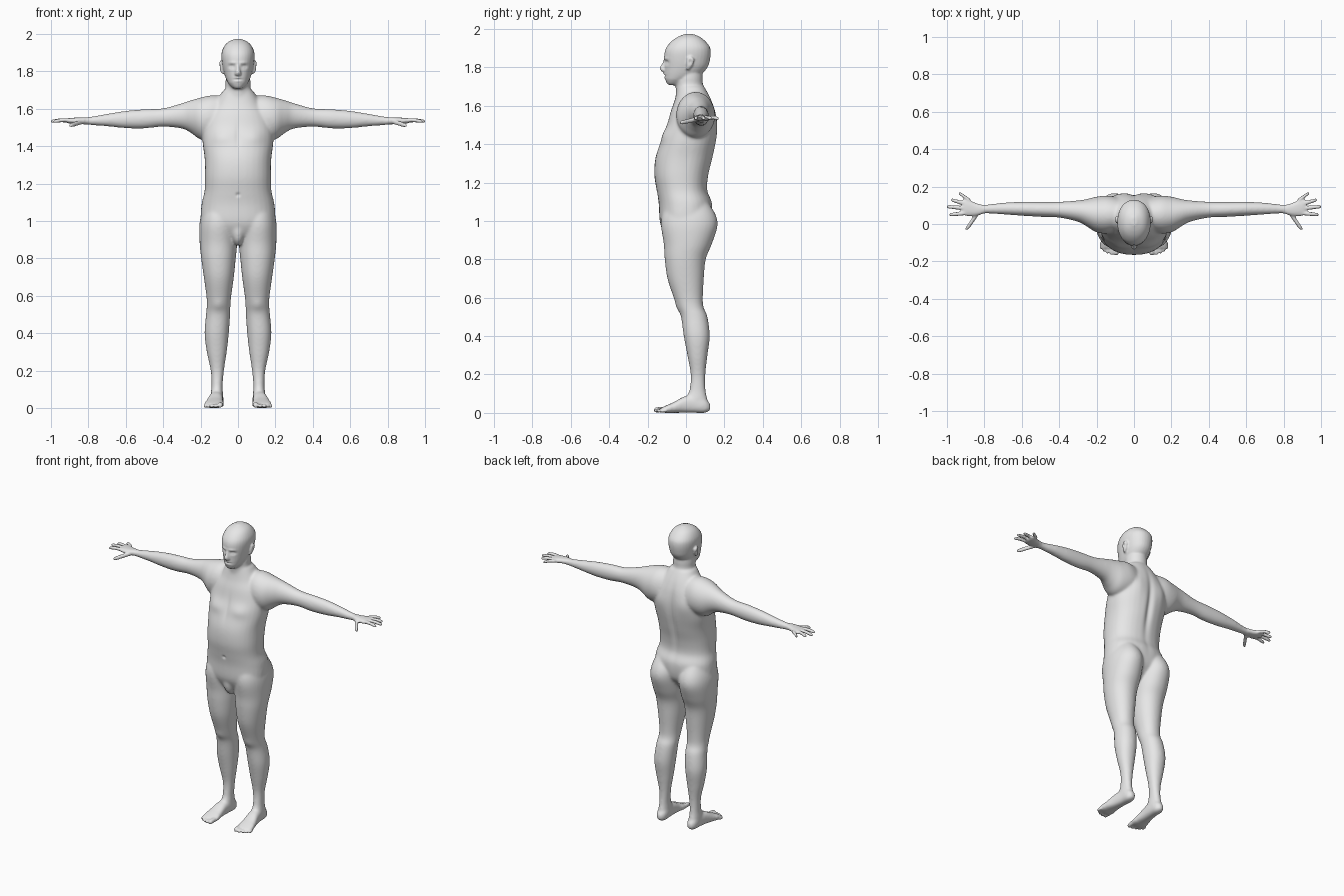
import bpy, bmesh, math

bm = bmesh.new()
SEG, SUB = 32, 5
ORDER = {'x': (0, 1, 2), 'y': (1, 0, 2), 'z': (2, 0, 1)}


def spline(rows):
    """Catmull-Rom refinement of a short section table."""
    out = []
    for i in range(len(rows) - 1):
        p0, p1, p2, p3 = rows[max(i - 1, 0)], rows[i], rows[i + 1], rows[min(i + 2, len(rows) - 1)]
        for k in range(SUB):
            t = k / SUB
            out.append([0.5 * (2 * b + (c - a) * t + (2 * a - 5 * b + 4 * c - d) * t * t
                               + (3 * b - a - 3 * c + d) * t ** 3)
                        for a, b, c, d in zip(p0, p1, p2, p3)])
    return out + [list(rows[-1])]


def loft(axis, rows, sides=(1,), power=2.0):
    """Closed loft; rows are (position, low a, high a, low b, high b)."""
    t, a, b = ORDER[axis]
    for side in sides:
        rings = []
        for pos, a0, a1, b0, b1 in spline(rows):
            ring = []
            for k in range(SEG):
                ang = 2 * math.pi * k / SEG
                c, s = math.cos(ang), math.sin(ang)
                co = [0, 0, 0]
                co[t] = pos
                co[a] = (a0 + a1) / 2 + (a1 - a0) / 2 * math.copysign(abs(c) ** (2 / power), c)
                co[b] = (b0 + b1) / 2 + (b1 - b0) / 2 * math.copysign(abs(s) ** (2 / power), s)
                co[0] *= side
                ring.append(bm.verts.new(co))
            rings.append(ring)
        for r0, r1 in zip(rings, rings[1:]):
            for k in range(SEG):
                n = (k + 1) % SEG
                bm.faces.new((r0[k], r0[n], r1[n], r1[k]))
        bm.faces.new(rings[0])
        bm.faces.new(rings[-1])


def upright(rows, power=2.0):
    """Centred vertical loft; rows are (z, half width, front, back)."""
    loft('z', [(z, -w, w, f, b) for z, w, f, b in rows], power=power)


def digit(axis, points, r):
    """Finger or toe through a few centre points, with a rounded tip."""
    t, a, b = ORDER[axis]
    rows = [(p[t], p[a] - r, p[a] + r, p[b] - r, p[b] + r) for p in points[:-1]]
    p, q = points[-1], points[-2]
    for f, s in ((0.72, 0.92), (0.9, 0.72), (1.0, 0.3)):
        c = [q[i] + (p[i] - q[i]) * f for i in range(3)]
        rows.append((c[t], c[a] - r * s, c[a] + r * s, c[b] - r * s, c[b] + r * s))
    loft(axis, rows, BOTH)


BOTH = (1, -1)

# torso
upright([(0.90, 0.07, -0.09, 0.06), (0.95, 0.165, -0.12, 0.10), (1.00, 0.198, -0.137, 0.13),
         (1.09, 0.195, -0.142, 0.137), (1.16, 0.179, -0.153, 0.112), (1.24, 0.177, -0.165, 0.118),
         (1.33, 0.178, -0.159, 0.14), (1.42, 0.189, -0.130, 0.158), (1.50, 0.188, -0.10, 0.162),
         (1.57, 0.165, -0.08, 0.153), (1.62, 0.13, -0.062, 0.137), (1.66, 0.105, -0.052, 0.118),
         (1.70, 0.078, -0.045, 0.095)], 2.3)
# groin
upright([(0.87, 0.012, -0.09, -0.05), (0.90, 0.034, -0.116, 0), (0.95, 0.045, -0.128, 0),
         (1.0, 0.035, -0.125, 0)])
# neck
upright([(1.60, 0.085, -0.05, 0.125), (1.66, 0.076, -0.052, 0.106), (1.70, 0.068, -0.054, 0.09),
         (1.75, 0.066, -0.05, 0.087), (1.80, 0.06, -0.04, 0.085)])
# head
upright([(1.708, 0.024, -0.096, -0.04), (1.73, 0.047, -0.107, 0.015), (1.76, 0.064, -0.111, 0.075),
         (1.80, 0.077, -0.112, 0.112), (1.84, 0.085, -0.114, 0.125), (1.88, 0.089, -0.111, 0.129),
         (1.91, 0.085, -0.098, 0.122), (1.94, 0.070, -0.071, 0.097), (1.96, 0.048, -0.04, 0.07),
         (1.974, 0.014, -0.005, 0.035)], 2.15)
# nose
upright([(1.773, 0.010, -0.118, -0.09), (1.783, 0.018, -0.131, -0.09), (1.797, 0.015, -0.137, -0.09),
         (1.82, 0.010, -0.125, -0.09), (1.845, 0.009, -0.114, -0.09)])
# ears
loft('z', [(1.787, 0.076, 0.086, 0.002, 0.016), (1.80, 0.076, 0.094, 0.002, 0.028),
           (1.83, 0.08, 0.102, 0.004, 0.042), (1.847, 0.08, 0.102, 0.008, 0.04),
           (1.856, 0.083, 0.094, 0.015, 0.03)], BOTH)
# arms
loft('x', [(0.06, -0.03, 0.13, 1.46, 1.665), (0.14, -0.05, 0.15, 1.435, 1.672),
           (0.20, -0.045, 0.146, 1.435, 1.660), (0.25, -0.015, 0.134, 1.470, 1.646),
           (0.30, 0.012, 0.126, 1.494, 1.630), (0.40, 0.034, 0.119, 1.504, 1.603),
           (0.50, 0.038, 0.119, 1.495, 1.598), (0.60, 0.044, 0.119, 1.496, 1.589),
           (0.70, 0.051, 0.114, 1.506, 1.573), (0.78, 0.056, 0.105, 1.512, 1.559),
           (0.83, 0.054, 0.104, 1.517, 1.554)], BOTH)
# palms
loft('x', [(0.79, 0.058, 0.10, 1.516, 1.556), (0.84, 0.045, 0.11, 1.519, 1.554),
           (0.88, 0.042, 0.128, 1.520, 1.552), (0.905, 0.046, 0.134, 1.522, 1.55),
           (0.918, 0.056, 0.128, 1.526, 1.546)], BOTH, 2.3)
# fingers, little to index
for by, bx, tx, ty in ((0.124, 0.875, 0.938, 0.167), (0.105, 0.89, 0.98, 0.130),
                       (0.083, 0.89, 1.002, 0.093), (0.058, 0.89, 0.988, 0.050)):
    digit('x', [(bx, by, 1.537), ((bx + tx) / 2, (by + ty) / 2, 1.539), (tx, ty, 1.532)], 0.0105)
# thumbs
digit('y', [(0.835, 0.06, 1.53), (0.862, 0.02, 1.522), (0.898, -0.033, 1.51)], 0.0125)
# legs
loft('z', [(0.015, 0.085, 0.14, 0.03, 0.115), (0.07, 0.080, 0.146, 0.0, 0.112),
           (0.12, 0.082, 0.142, 0.018, 0.102), (0.20, 0.075, 0.146, 0.024, 0.101),
           (0.30, 0.060, 0.167, 0.007, 0.112), (0.40, 0.049, 0.179, -0.012, 0.124),
           (0.50, 0.042, 0.171, -0.026, 0.112), (0.55, 0.040, 0.167, -0.045, 0.092),
           (0.60, 0.036, 0.169, -0.064, 0.088), (0.70, 0.022, 0.183, -0.097, 0.093),
           (0.80, 0.012, 0.197, -0.111, 0.103), (0.88, 0.004, 0.205, -0.116, 0.135),
           (0.97, 0.003, 0.207, -0.13, 0.164), (1.03, 0.008, 0.198, -0.125, 0.156),
           (1.09, 0.035, 0.175, -0.10, 0.12)], BOTH, 2.1)
# feet
loft('y', [(-0.13, 0.086, 0.172, 0.004, 0.026), (-0.105, 0.076, 0.179, 0, 0.038),
           (-0.06, 0.078, 0.172, 0, 0.058), (-0.01, 0.080, 0.158, 0, 0.085),
           (0.05, 0.078, 0.148, 0, 0.09), (0.10, 0.080, 0.144, 0, 0.075),
           (0.128, 0.10, 0.126, 0.014, 0.045)], BOTH, 2.5)
# toes, big to little
for x, tip, r in ((0.092, -0.167, 0.014), (0.116, -0.166, 0.0105), (0.137, -0.158, 0.010),
                  (0.156, -0.148, 0.0095), (0.172, -0.135, 0.009)):
    digit('y', [(x, -0.10, r + 0.004), (x + 0.002, tip + 0.03, r + 0.003), (x + 0.004, tip, r)], r)

# fuse all parts into one skin
bmesh.ops.recalc_face_normals(bm, faces=bm.faces)
mesh = bpy.data.meshes.new("body")
bm.to_mesh(mesh)
bm.free()
body = bpy.data.objects.new("body", mesh)
bpy.context.collection.objects.link(body)
bpy.context.view_layer.objects.active = body
body.select_set(True)
mod = body.modifiers.new("fuse", 'REMESH')
mod.mode = 'VOXEL'
mod.voxel_size = 0.0056
bpy.ops.object.modifier_apply(modifier=mod.name)

# blend the joints, gently on hands, toes and face
soft = body.vertex_groups.new(name="soft")
fine = body.vertex_groups.new(name="fine")
groups = {True: [], False: []}
for v in body.data.vertices:
    x, y, z = v.co
    groups[abs(x) > 0.82 or z > 1.735 or (z < 0.05 and y < -0.08)].append(v.index)
soft.add(groups[False], 1.0, 'REPLACE')
fine.add(groups[True], 1.0, 'REPLACE')
for group, count in (("soft", 28), ("fine", 3)):
    mod = body.modifiers.new(group, 'SMOOTH')
    mod.factor, mod.iterations, mod.vertex_group = 0.5, count, group
    bpy.ops.object.modifier_apply(modifier=mod.name)

# sculpted forms: (centre, radii, offset), mirrored in x
FORMS = [((0.033, -0.10, 1.826), (0.016, 0.03, 0.010), (0, 0.012, 0)),      # eye sockets
         ((0.033, -0.10, 1.824), (0.010, 0.03, 0.005), (0, -0.006, 0)),     # eyes
         ((0.03, -0.11, 1.846), (0.025, 0.03, 0.007), (0, -0.004, 0)),      # brows
         ((0, -0.11, 1.756), (0.022, 0.03, 0.004), (0, 0.006, 0)),          # mouth
         ((0, -0.11, 1.765), (0.018, 0.03, 0.005), (0, -0.005, 0)),         # upper lip
         ((0, -0.11, 1.748), (0.016, 0.03, 0.005), (0, -0.005, 0)),         # lower lip
         ((0.098, 0.022, 1.83), (0.012, 0.009, 0.014), (-0.008, 0, 0)),     # ear bowls
         ((0.09, -0.11, 1.45), (0.06, 0.05, 0.04), (0, -0.010, 0)),         # chest
         ((0, -0.12, 1.46), (0.015, 0.05, 0.08), (0, 0.005, 0)),            # breastbone
         ((0, -0.16, 1.14), (0.010, 0.03, 0.010), (0, 0.008, 0)),           # navel
         ((0, 0.15, 1.36), (0.02, 0.05, 0.20), (0, -0.014, 0)),             # spine
         ((0.09, 0.15, 1.50), (0.05, 0.05, 0.07), (0, 0.008, 0)),           # shoulder blades
         ((0.105, -0.05, 0.55), (0.03, 0.04, 0.03), (0, -0.005, 0))]        # kneecaps
for v in body.data.vertices:
    side = -1 if v.co.x < 0 else 1
    p = (abs(v.co.x), v.co.y, v.co.z)
    for c, r, off in FORMS:
        if abs(p[2] - c[2]) < 2.6 * r[2]:
            g = math.exp(-sum(((p[i] - c[i]) / r[i]) ** 2 for i in range(3)))
            v.co.x += side * off[0] * g
            v.co.y += off[1] * g
    v.co.z = max(v.co.z, 0.0)

# colour and shading
skin = bpy.data.materials.new("plain grey")
skin.diffuse_color = (0.8, 0.8, 0.8, 1)
body.data.materials.clear()
body.data.materials.append(skin)
bpy.ops.object.shade_smooth()
